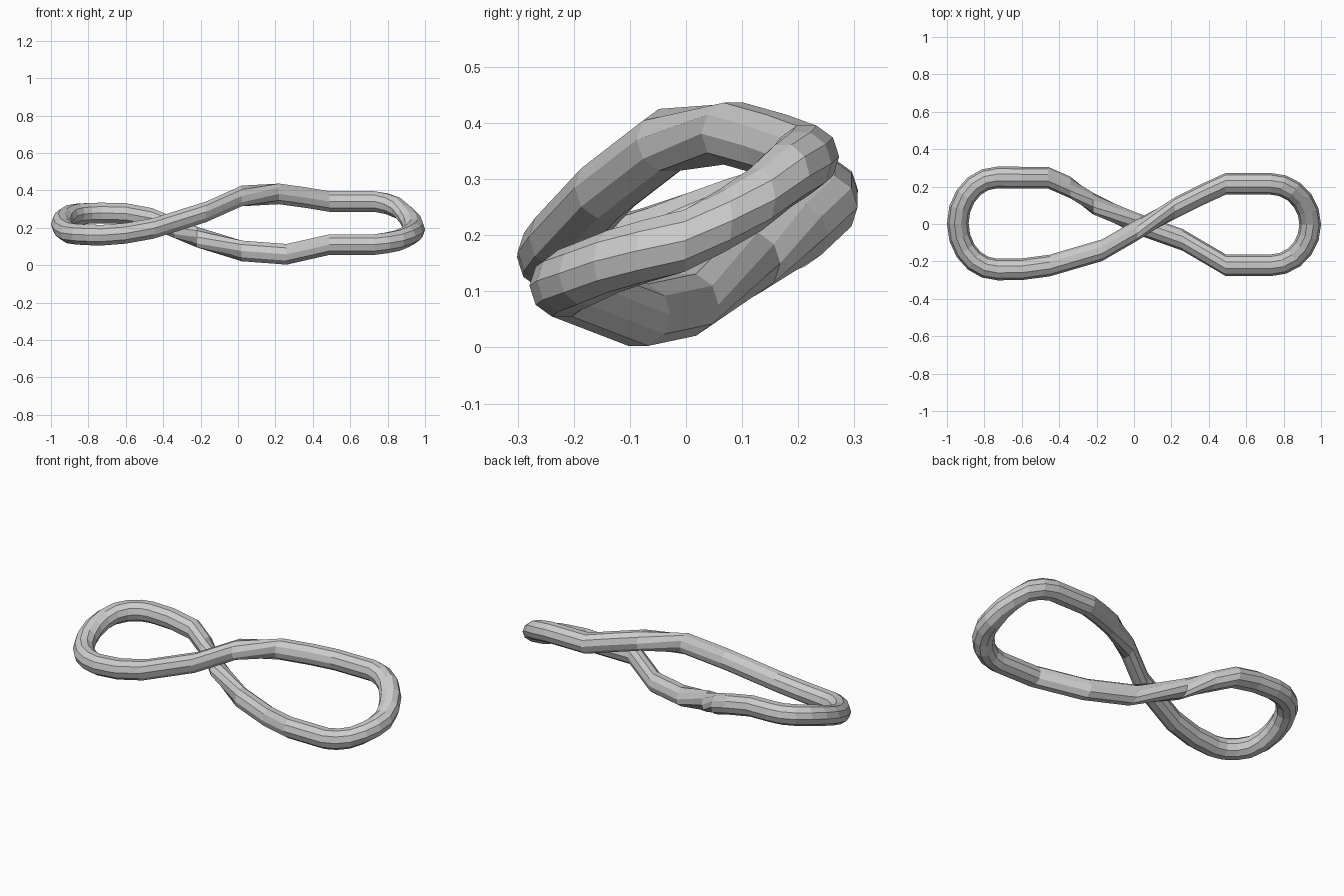
import bpy, bmesh, math
from mathutils import Vector

if "Cube" in bpy.data.objects:
    bpy.data.objects.remove(bpy.data.objects["Cube"])

SIDES, R = 10, 0.058
stations = []   # (centre, horizontal direction angle of section, twist steps to next section)


def add(x, y, z, ang, twist=0):
    stations.append((Vector((x, y, z)), ang, twist))


def lerp_table(tab, t):
    f = t * (len(tab) - 1)
    i = min(int(f), len(tab) - 2)
    return tab[i] + (tab[i + 1] - tab[i]) * (f - i)


def end_loop(cx, cy, rx, ry, a0, a1, heights, n=10):
    """Half-ellipse bend; sections stay vertical and point along the radius."""
    for i in range(n + 1):
        a = math.radians(a0 + (a1 - a0) * i / n)
        add(cx + rx * math.cos(a), cy + ry * math.sin(a), lerp_table(heights, i / n), a)


UP, DOWN = math.pi / 2, -math.pi / 2

# right bend, from low front strand to high back strand
end_loop(0.73, -0.003, 0.212, 0.218, -90, 90,
         [0.11, 0.125, 0.16, 0.19, 0.25, 0.32, 0.34])
# strand falling from right back to left front (passes over): sections face along -x
for x, y, z, tw in [(0.49, 0.215, 0.34, 0), (0.37, 0.16, 0.36, 0), (0.22, 0.085, 0.381, 1),
                    (0.02, -0.03, 0.37, 0), (-0.17, -0.14, 0.285, 0),
                    (-0.45, -0.222, 0.197, 0), (-0.60, -0.242, 0.17, 0)]:
    add(x, y, z, UP, tw)
# left bend, walked clockwise seen from above; section direction points inward
for i in range(11):
    a = math.radians(270 - 180 * i / 10)
    z = lerp_table([0.16, 0.163, 0.175, 0.22, 0.262, 0.276, 0.279], i / 10)
    add(-0.73 + 0.212 * math.cos(a), 0.003 + 0.246 * math.sin(a), z, a + math.pi)
# strand from left back to right front (passes under)
for x, y, z, tw in [(-0.60, 0.248, 0.276, 0), (-0.46, 0.248, 0.25, 0), (-0.34, 0.195, 0.2, 1),
                    (-0.22, 0.11, 0.15, 1), (0.02, 0.0, 0.076, 0),
                    (0.26, -0.085, 0.058, 0), (0.49, -0.22, 0.11, 0)]:
    add(x, y, z, DOWN, tw)

# sweep a ten-sided section round the closed figure-eight
bm = bmesh.new()
rings = []
for c, ang, tw in stations:
    n = Vector((math.cos(ang), math.sin(ang), 0))
    ring = []
    for k in range(SIDES):
        p = 2 * math.pi * k / SIDES
        ring.append(bm.verts.new(c + R * (n * math.cos(p) + Vector((0, 0, math.sin(p))))))
    rings.append(ring)

count = len(rings)
for i in range(count):
    a, b, tw = rings[i], rings[(i + 1) % count], stations[i][2]
    for k in range(SIDES):
        bm.faces.new((a[k], a[(k + 1) % SIDES],
                      b[(k + 1 + tw) % SIDES], b[(k + tw) % SIDES]))
bmesh.ops.recalc_face_normals(bm, faces=bm.faces)

mesh = bpy.data.meshes.new("twisted_ring")
bm.to_mesh(mesh)
bm.free()
obj = bpy.data.objects.new("twisted_ring", mesh)
bpy.context.collection.objects.link(obj)
